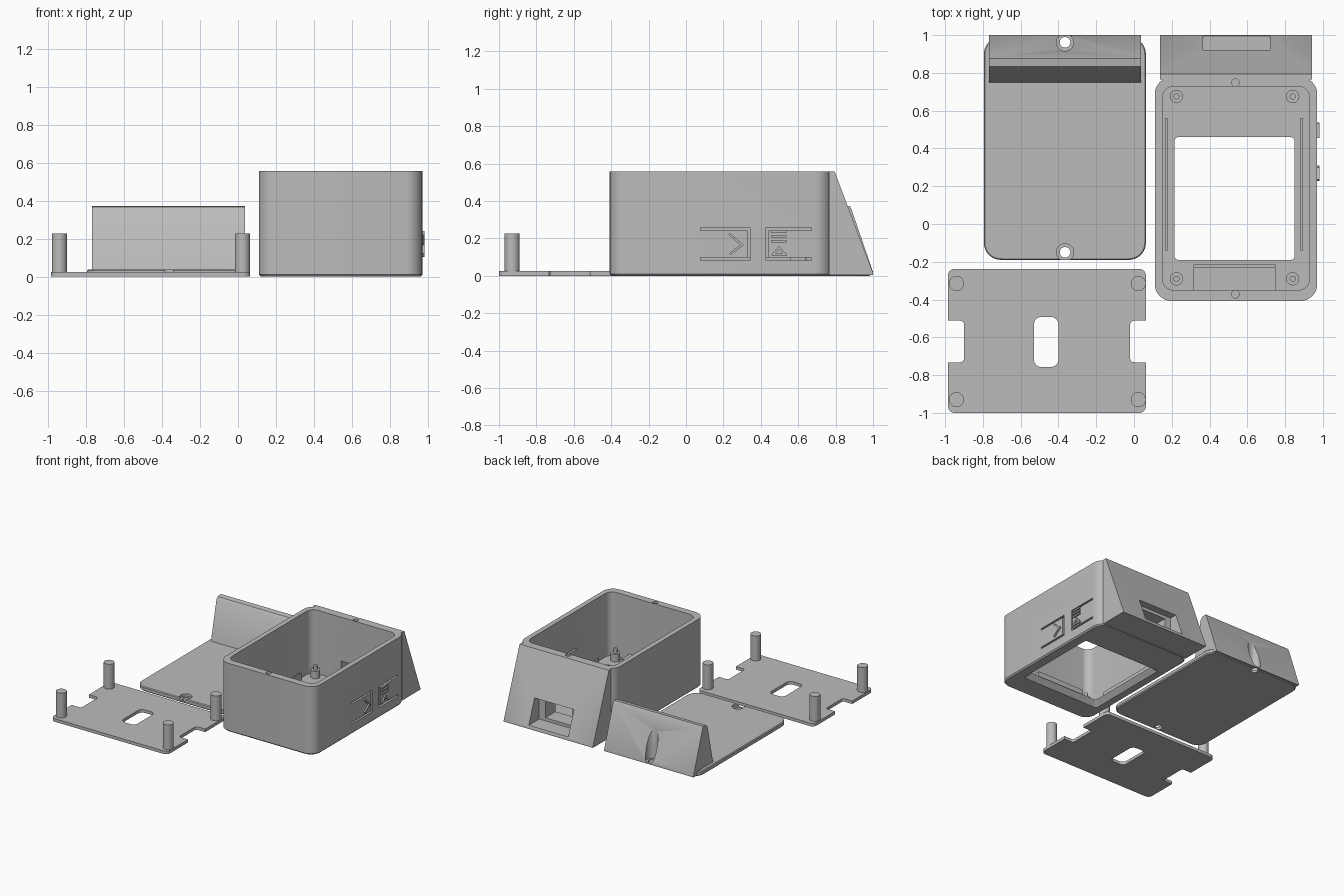
import bpy, bmesh, math
from mathutils import Vector

cube = bpy.data.objects.get("Cube")
if cube:
    bpy.data.objects.remove(cube, do_unlink=True)

grey = bpy.data.materials.new("matte grey plastic")
grey.use_nodes = True
COLOUR = (0.5, 0.5, 0.5, 1)
grey.diffuse_color = COLOUR
grey.node_tree.nodes["Principled BSDF"].inputs["Base Color"].default_value = COLOUR


def loft(name, rings):
    """Closed solid through rings of points with equal counts."""
    bm = bmesh.new()
    loops = [[bm.verts.new(p) for p in ring] for ring in rings]
    n = len(loops[0])
    bm.faces.new(loops[0])
    bm.faces.new(loops[-1])
    for a, b in zip(loops, loops[1:]):
        for i in range(n):
            j = (i + 1) % n
            bm.faces.new((a[i], a[j], b[j], b[i]))
    bmesh.ops.recalc_face_normals(bm, faces=bm.faces)
    mesh = bpy.data.meshes.new(name)
    bm.to_mesh(mesh)
    bm.free()
    mesh.materials.append(grey)
    obj = bpy.data.objects.new(name, mesh)
    bpy.context.collection.objects.link(obj)
    return obj


def outline(x0, x1, y0, y1, r, z, seg=8):
    """Rounded rectangle at height z."""
    pts = []
    corners = ((x1 - r, y1 - r), (x0 + r, y1 - r), (x0 + r, y0 + r), (x1 - r, y0 + r))
    for k, (cx, cy) in enumerate(corners):
        for i in range(seg + 1):
            a = math.pi / 2 * (k + i / seg)
            pts.append((cx + r * math.cos(a), cy + r * math.sin(a), z))
    return pts


def slab(name, x0, x1, y0, y1, z0, z1, r, low=0, high=0):
    """Rounded block, optionally with chamfered lower and upper rims."""
    def ring(z, c):
        return outline(x0 + c, x1 - c, y0 + c, y1 - c, r - c, z)
    rings = [ring(z0, low)]
    if low:
        rings.append(ring(z0 + low, 0))
    if high:
        rings.append(ring(z1 - high, 0))
    rings.append(ring(z1, high))
    return loft(name, rings)


def box(name, x0, x1, y0, y1, z0, z1):
    return loft(name, [[(x0, y0, z), (x1, y0, z), (x1, y1, z), (x0, y1, z)] for z in (z0, z1)])


def rod(name, x, y, z0, z1, r, seg=32):
    turn = [math.tau * i / seg for i in range(seg)]
    return loft(name, [[(x + r * math.cos(a), y + r * math.sin(a), z) for a in turn] for z in (z0, z1)])


def wedge(name, x0, x1, profile):
    """Side profile of (y, z) points swept along x."""
    return loft(name, [[(x, y, z) for y, z in profile] for x in (x0, x1)])


def stroke(name, a, b, w, x0, x1):
    """Straight bar between two (y, z) points on the side wall."""
    a, b = Vector(a), Vector(b)
    d = (b - a).normalized() * (w / 2)
    n = Vector((-d.y, d.x))
    return wedge(name, x0, x1, [a - d + n, a - d - n, b + d - n, b + d + n])


def combine(obj, others, operation):
    for other in others:
        mod = obj.modifiers.new(operation, 'BOOLEAN')
        mod.operation, mod.solver, mod.object = operation, 'EXACT', other
        bpy.context.view_layer.objects.active = obj
        bpy.ops.object.modifier_apply(modifier=mod.name)
        bpy.data.objects.remove(other, do_unlink=True)


def cut(obj, *cutters):
    combine(obj, cutters, 'DIFFERENCE')


def join(obj, *parts):
    combine(obj, parts, 'UNION')


# Mounting plate with notches, slot and corner pegs
plate = slab("mounting_plate", -0.985, 0.063, -1, -0.238, 0, 0.025, 0.035)
cut(plate,
    slab("left_notch", -1.1, -0.9, -0.732, -0.512, -0.1, 0.1, 0.02),
    slab("right_notch", -0.02, 0.2, -0.732, -0.512, -0.1, 0.1, 0.02),
    slab("slot", -0.53, -0.4, -0.757, -0.492, -0.1, 0.1, 0.04))
for x in (-0.94, 0.023):
    for y in (-0.93, -0.315):
        rod("plate_peg", x, y, 0.02, 0.227, 0.04)

# Lid with a wedge foot and two countersunk screw holes
lid = slab("lid", -0.795, 0.063, -0.19, 0.99, 0, 0.037, 0.09, low=0.008, high=0.006)
join(lid, wedge("lid_wedge", -0.768, 0.037, [
    (0.745, 0.02), (0.82, 0.35), (0.835, 0.367), (0.875, 0.373), (0.885, 0.355), (1, 0.02), (1, 0.006), (0.8, 0.006)]))
for y in (-0.15, 0.962):
    cut(lid, rod("head_recess", -0.365, y, 0.018, 0.5, 0.046),
        rod("screw_hole", -0.365, y, -0.1, 0.1, 0.028))

# Case shell with sloped back
case = slab("case", 0.11, 0.97, -0.408, 0.778, 0, 0.557, 0.09, low=0.01)
join(case, wedge("case_wedge", 0.138, 0.942, [
    (0.765, 0.004), (1, 0.004), (1, 0.015), (0.795, 0.557), (0.765, 0.557)]))
cut(case,
    slab("cavity", 0.15, 0.93, -0.35, 0.728, 0.04, 0.7, 0.06),
    loft("window", [outline(0.215 - g, 0.85 + g, -0.19 - g, 0.46 + g, 0.02, z)
                    for z, g in ((-0.01, 0.045), (0.04, 0), (0.1, 0))]),
    box("port_recess", 0.365, 0.72, 0.86, 1.1, 0.03, 0.225),
    box("port_opening", 0.42, 0.665, 0.65, 0.9, 0.055, 0.2))
for y in (-0.372, 0.748):
    cut(case, rod("rim_hole", 0.537, y, 0.35, 0.7, 0.02))

# Flexible side buttons freed by slots in the wall
for free, hinge in ((0.335, 0.085), (0.435, 0.665)):
    far = [(hinge, z) for z in (0.09, 0.25)]
    near = [(free, z) for z in (0.09, 0.25)]
    for a, b in ((far[0], near[0]), (near[0], near[1]), (near[1], far[1])):
        cut(case, stroke("button_slot", a, b, 0.014, 0.88, 1.1))

# Raised marks on the buttons
marks = [((0.235, 0.22), (0.3, 0.165)), ((0.3, 0.165), (0.24, 0.12))]
marks += [((0.46, z), (0.53, z)) for z in (0.235, 0.21, 0.185)]
tri = [(0.465, 0.113), (0.53, 0.113), (0.4975, 0.152)]
marks += list(zip(tri, tri[1:] + tri[:1]))
for a, b in marks:
    stroke("button_mark", a, b, 0.012, 0.96, 0.982)

# Board supports inside the case
for x in (0.225, 0.84):
    for y in (-0.29, 0.675):
        rod("support_post", x, y, 0.03, 0.1, 0.035)
        rod("support_pin", x, y, 0.09, 0.135, 0.016)

# Retaining ribs around the window
box("left_rib", 0.165, 0.178, -0.14, 0.56, 0.03, 0.1)
box("right_rib", 0.882, 0.895, -0.14, 0.56, 0.03, 0.1)
box("front_ledge", 0.315, 0.75, -0.36, -0.23, 0.03, 0.09)
box("front_rib", 0.315, 0.75, -0.23, -0.215, 0.03, 0.1)

# Smooth rounded walls, keep edges crisp
for obj in bpy.context.collection.objects:
    if obj.type == 'MESH' and grey.name in obj.data.materials:
        bpy.ops.object.select_all(action='DESELECT')
        obj.select_set(True)
        bpy.context.view_layer.objects.active = obj
        bpy.ops.object.shade_smooth_by_angle(angle=math.radians(30))
